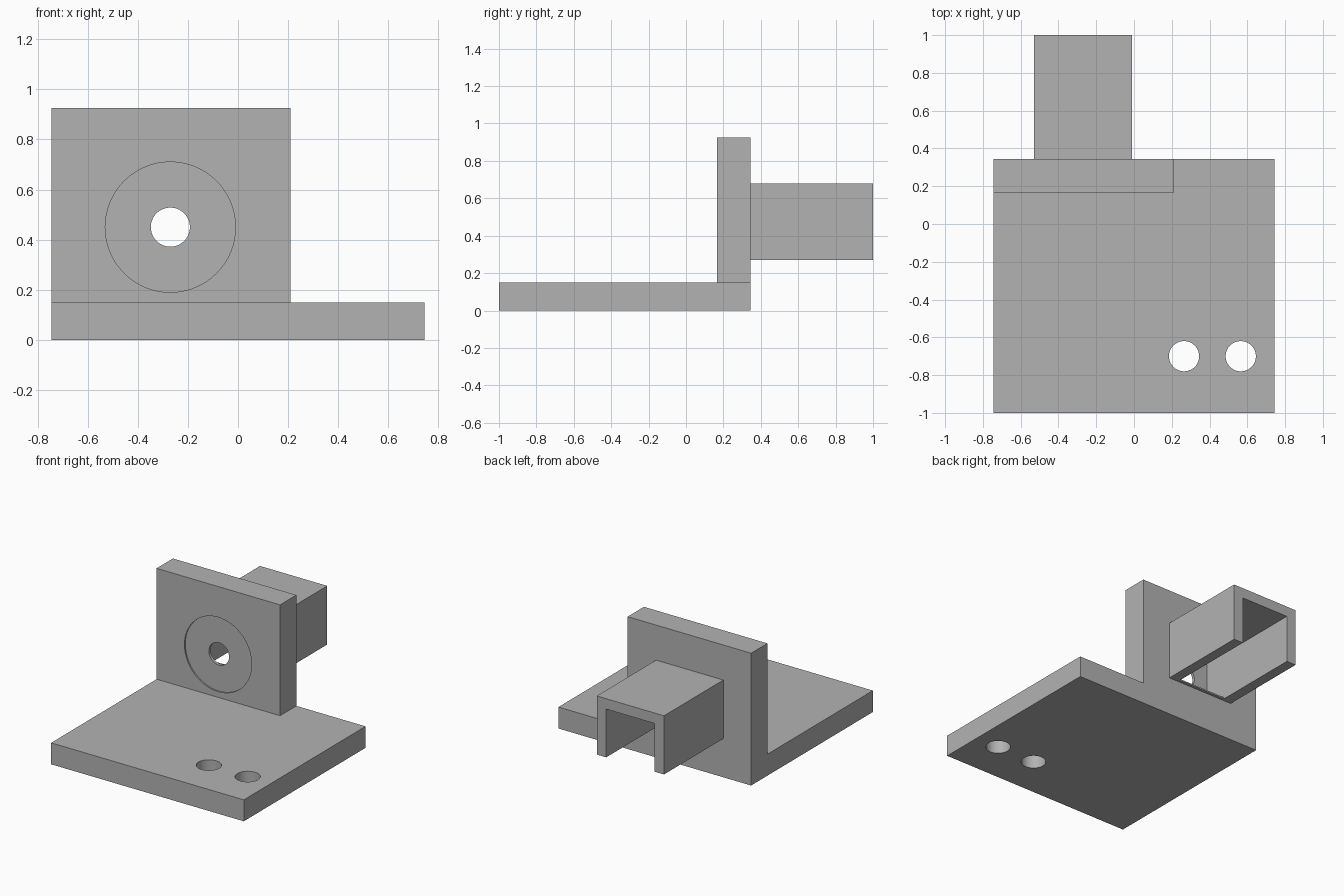
import bpy
import math

default_cube = bpy.data.objects.get("Cube")
if default_cube:
    bpy.data.objects.remove(default_cube, do_unlink=True)

# Single plain material
grey = bpy.data.materials.new("plain_grey")
grey.use_nodes = True
grey.diffuse_color = (0.45, 0.45, 0.45, 1)
shader = next(n for n in grey.node_tree.nodes if n.type == 'BSDF_PRINCIPLED')
shader.inputs["Base Color"].default_value = grey.diffuse_color


def box(name, x, y, z):
    """Box from (min, max) pairs along each axis."""
    bpy.ops.mesh.primitive_cube_add(size=1)
    obj = bpy.context.object
    obj.name = name
    obj.location = [sum(pair) / 2 for pair in (x, y, z)]
    obj.scale = [pair[1] - pair[0] for pair in (x, y, z)]
    bpy.ops.object.transform_apply(location=True, scale=True)
    obj.data.materials.append(grey)
    return obj


def drill(name, centre, radius, depth, along_y=False):
    """Round cutter, upright or pointing along y."""
    tilt = (math.pi / 2, 0, 0) if along_y else (0, 0, 0)
    bpy.ops.mesh.primitive_cylinder_add(vertices=64, radius=radius, depth=depth,
                                        location=centre, rotation=tilt)
    obj = bpy.context.object
    obj.name = name
    obj.data.materials.append(grey)
    return obj


def cut(target, *cutters):
    """Subtract the cutters from the target and discard them."""
    bpy.context.view_layer.objects.active = target
    for cutter in cutters:
        cutter.hide_render = True
        mod = target.modifiers.new("cut", 'BOOLEAN')
        mod.operation = 'DIFFERENCE'
        mod.solver = 'EXACT'
        mod.object = cutter
        bpy.ops.object.modifier_apply(modifier=mod.name)
        bpy.data.objects.remove(cutter, do_unlink=True)
    bpy.ops.object.select_all(action='DESELECT')
    target.select_set(True)
    bpy.ops.object.shade_smooth_by_angle(angle=math.radians(30))


PLATE_FRONT, PLATE_BACK = 0.165, 0.345
HOLE_X, HOLE_Z = -0.27, 0.45
INNER_X = (-0.457, -0.083)
CEILING = 0.607
CHANNEL_Z = (0.27, 0.68)

# Base plate with two round holes
base = box("base_plate", (-0.745, 0.745), (-1, PLATE_BACK), (0, 0.15))
cut(base, *[drill("base_hole", (x, -0.7, 0.07), 0.08, 0.4) for x in (0.265, 0.565)])

# Upright plate: rear pocket, shallow round recess in front, central hole
upright = box("upright_plate", (-0.745, 0.21), (PLATE_FRONT, PLATE_BACK), (0.15, 0.925))
cut(upright,
    box("pocket", INNER_X, (0.195, 0.5), (CHANNEL_Z[0], CEILING)),
    drill("recess", (HOLE_X, PLATE_FRONT, HOLE_Z), 0.26, 0.02, along_y=True),
    drill("plate_hole", (HOLE_X, PLATE_FRONT, HOLE_Z), 0.078, 0.3, along_y=True))

# Rear channel, open below and at the far end
channel = box("rear_channel", (-0.53, -0.01), (PLATE_BACK, 1), CHANNEL_Z)
cut(channel, box("channel_space", INNER_X, (0.2, 1.2), (0.1, CEILING)))

# Thin lip across the channel mouth
box("channel_lip", INNER_X, (PLATE_BACK, 0.365), (0.27, 0.28))
